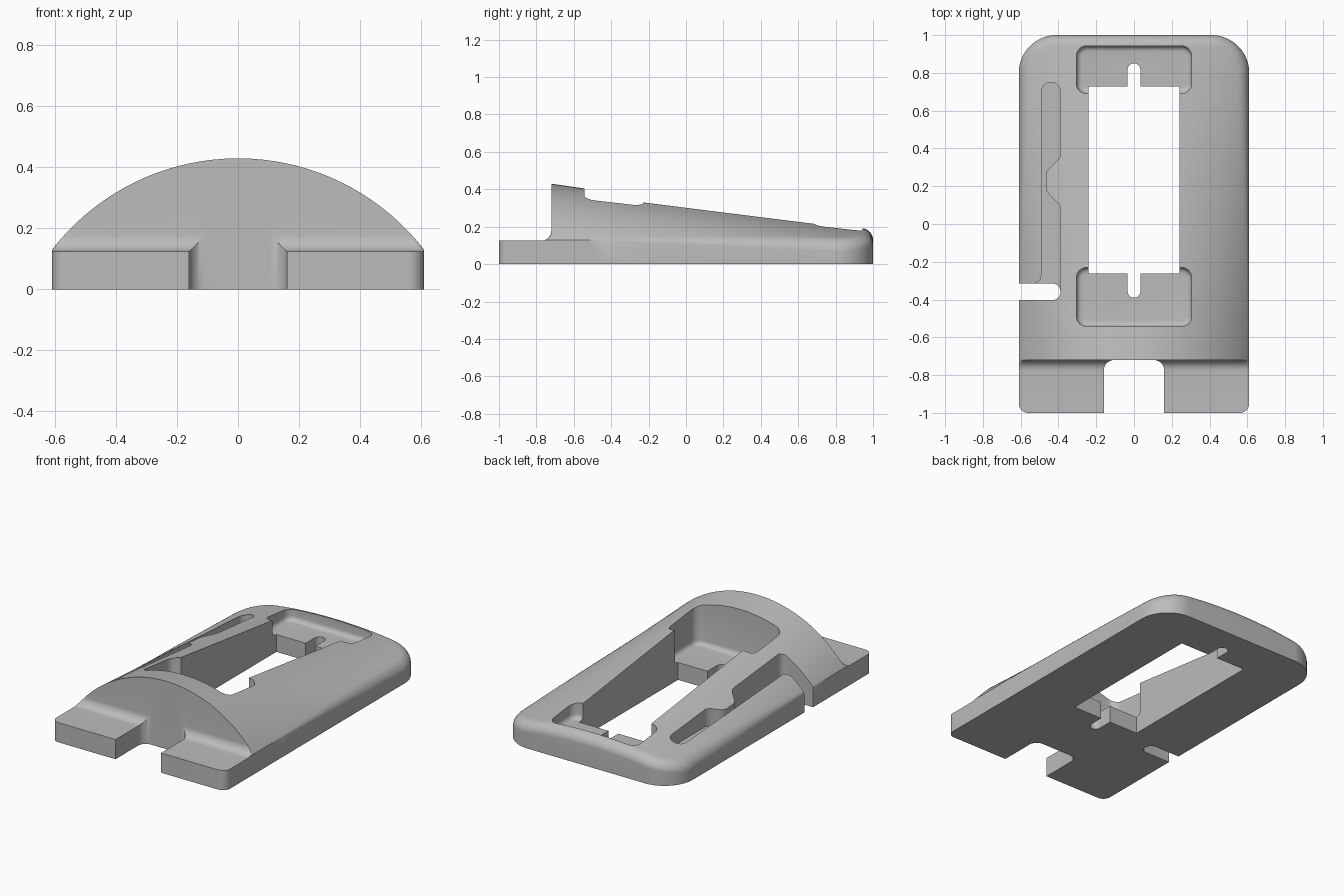
import bpy, bmesh, math

if "Cube" in bpy.data.objects:
    bpy.data.objects.remove(bpy.data.objects["Cube"])

grey = bpy.data.materials.new("plain grey")
grey.use_nodes = True
colour = (0.5, 0.5, 0.5, 1)
grey.diffuse_color = colour
grey.node_tree.nodes["Principled BSDF"].inputs["Base Color"].default_value = colour

HALF, STEP, TAB, R_BACK, R_FRONT, R_FILLET = 0.61, -0.72, 0.125, 0.2, 0.05, 0.055


def make_object(name, bm):
    bmesh.ops.recalc_face_normals(bm, faces=bm.faces[:])
    mesh = bpy.data.meshes.new(name)
    bm.to_mesh(mesh)
    bm.free()
    mesh.materials.append(grey)
    obj = bpy.data.objects.new(name, mesh)
    bpy.context.collection.objects.link(obj)
    return obj


def half_width(y):
    # Rounded plan corners: small at the front, large at the back
    if y > 1 - R_BACK:
        return HALF - R_BACK + math.sqrt(max(0, R_BACK**2 - (y - 1 + R_BACK)**2))
    if y < -1 + R_FRONT:
        return HALF - R_FRONT + math.sqrt(max(0, R_FRONT**2 - (y + 1 - R_FRONT)**2))
    return HALF


def crown(x, y):
    # Arched roof, flatter and lower towards the back, with a softened rim
    k = (y - STEP) / (1 - STEP)
    side, centre = 0.13 - 0.01 * k, 0.43 - 0.246 * k
    z = side + (centre - side) * (math.sqrt(0.77**2 - x * x) - 0.47) / 0.30
    dx, dy = abs(x) - HALF + R_BACK, y - 1 + R_BACK
    inset = R_BACK - math.hypot(max(dx, 0), max(dy, 0)) - min(max(dx, dy), 0)
    r = 0.055 * min(1, max(0, k * 1.3 - 0.2))
    gap = min(r, max(0, r - inset))
    return z - r + math.sqrt(r * r - gap * gap)


def surface(x, y):
    if y > STEP:
        return crown(x, y)
    # Low front tabs with a concave fillet up to the arch wall
    run = max(0, y - STEP + R_FILLET)
    fillet = TAB + R_FILLET - math.sqrt(max(0, R_FILLET**2 - run**2))
    return min(fillet, crown(x, STEP))


def build_body():
    arc = [i / 10 * math.pi / 2 for i in range(11)]
    rows = [-1 + R_FRONT * (1 - math.cos(a)) for a in arc]
    rows += [STEP - R_FILLET * (1 - math.sin(a)) for a in arc]
    rows += [STEP + 0.001 + i * (1 - R_BACK - STEP) / 16 for i in range(16)]
    rows += [1 - R_BACK + R_BACK * math.sin(i / 18 * math.pi / 2) for i in range(19)]
    bm = bmesh.new()
    tops, lows = [], []
    n = 48
    for y in rows:
        w = half_width(y)
        xs = [w * math.sin((i / n - 0.5) * math.pi) for i in range(n + 1)]
        tops.append([bm.verts.new((x, y, surface(x, y))) for x in xs])
        lows.append([bm.verts.new((x, y, 0)) for x in (-w, w)])
    for a, b, c, d in zip(tops, tops[1:], lows, lows[1:]):
        for i in range(n):
            bm.faces.new((a[i], a[i + 1], b[i + 1], b[i]))
        bm.faces.new((a[0], b[0], d[0], c[0]))
        bm.faces.new((a[-1], b[-1], d[1], c[1]))
    for t, l in ((tops[0], lows[0]), (tops[-1], lows[-1])):
        bm.faces.new(t + [l[1], l[0]])
    bm.faces.new([l[0] for l in lows] + [l[1] for l in reversed(lows)])
    return make_object("stand_body", bm)


def rounded_rect(x0, x1, y0, y1, r, seg=8):
    pts = []
    corners = ((x1 - r, y1 - r), (x0 + r, y1 - r), (x0 + r, y0 + r), (x1 - r, y0 + r))
    for q, (cx, cy) in enumerate(corners):
        for i in range(seg + 1):
            a = (q + i / seg) * math.pi / 2
            pts.append((cx + r * math.cos(a), cy + r * math.sin(a)))
    return pts


def prism(name, layers):
    # Stack of matching outlines, each given as (z, points)
    bm = bmesh.new()
    rings = [[bm.verts.new((x, y, z)) for x, y in pts] for z, pts in layers]
    for a, b in zip(rings, rings[1:]):
        for i in range(len(a)):
            j = (i + 1) % len(a)
            bm.faces.new((a[i], a[j], b[j], b[i]))
    bm.faces.new(rings[0])
    bm.faces.new(rings[-1])
    return make_object(name, bm)


def through(name, pts, low=-0.1):
    return prism(name, [(low, pts), (0.6, pts)])


def pocket(name, y0, y1, floor):
    # Recess with rounded corners and a filleted floor
    r, layers = 0.03, []
    for i in range(6):
        a = i / 5 * math.pi / 2
        s = r * (1 - math.sin(a))
        pts = rounded_rect(-0.305 + s, 0.305 - s, y0 + s, y1 - s, 0.055 - s)
        layers.append((floor + r * (1 - math.cos(a)), pts))
    return prism(name, layers + [(0.6, layers[-1][1])])


def ease(a, b, y0, y1, n=8):
    # Smooth sideways shift of an edge from a to b
    return [(a + (b - a) * (1 - math.cos(math.pi * i / n)) / 2, y0 + (y1 - y0) * i / n)
            for i in range(n + 1)]


# Cable channel outline: pinched in the middle, flared where it meets the side slot
channel = [(-0.39, -0.36)] + ease(-0.39, -0.465, 0.08, 0.19)
channel += ease(-0.465, -0.39, 0.26, 0.37)
channel += [(-0.44 + 0.05 * math.cos(i * math.pi / 12), 0.70 + 0.05 * math.sin(i * math.pi / 12))
            for i in range(13)]
channel += [(-0.535 + 0.045 * math.cos(i * math.pi / 12), -0.27 - 0.045 * math.sin(i * math.pi / 12))
            for i in range(7)] + [(-0.535, -0.36)]

# Front notch outline with concave inner corners
notch = [(-0.16, -1.1), (0.16, -1.1)]
right = [(0.105 + 0.055 * math.cos(i * math.pi / 16), -0.775 + 0.055 * math.sin(i * math.pi / 16))
         for i in range(9)]
notch += right + [(-x, y) for x, y in reversed(right)]

body = build_body()
cutters = [
    pocket("front_pocket", -0.543, -0.23, 0.11),
    pocket("back_pocket", 0.69, 0.943, 0.11),
    through("centre_opening", [(-0.24, -0.263), (0.24, -0.263), (0.24, 0.728), (-0.24, 0.728)]),
    through("front_cable_slot", rounded_rect(-0.034, 0.034, -0.39, 0, 0.0335)),
    through("back_cable_slot", rounded_rect(-0.034, 0.034, 0.5, 0.85, 0.0335)),
    through("cable_channel", channel, 0.11),
    through("side_slot", rounded_rect(-0.8, -0.39, -0.403, -0.315, 0.04)),
    through("front_notch", notch),
]

# Carve each recess out of the body, then discard its cutter
bpy.context.view_layer.objects.active = body
for cutter in cutters:
    cutter.hide_render = True
    mod = body.modifiers.new(cutter.name, "BOOLEAN")
    mod.operation, mod.solver, mod.object = "DIFFERENCE", "EXACT", cutter
    bpy.ops.object.modifier_apply(modifier=mod.name)
    bpy.data.objects.remove(cutter)

bpy.ops.object.select_all(action="DESELECT")
body.select_set(True)
bpy.ops.object.shade_smooth_by_angle(angle=math.radians(30))
